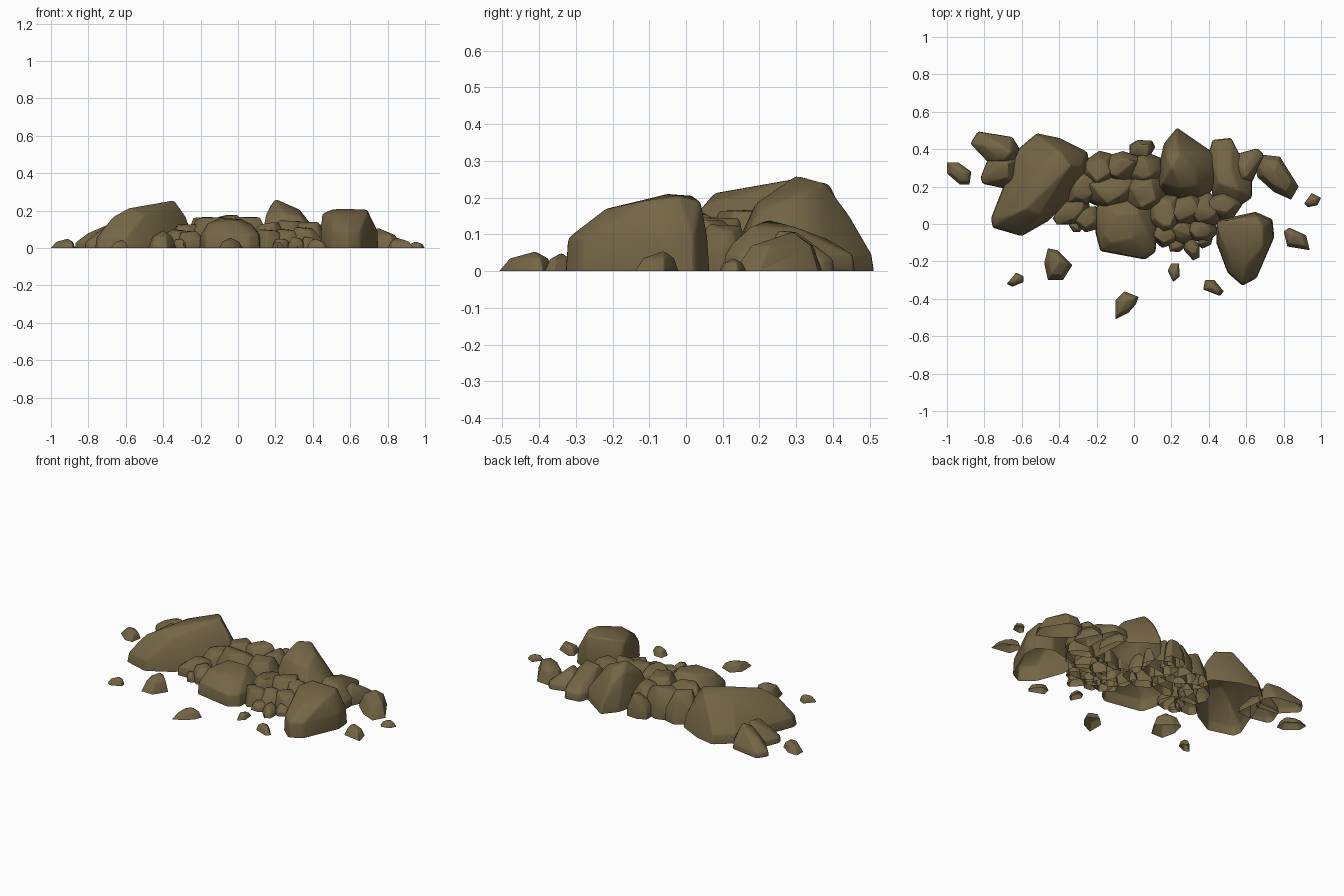
import bpy, bmesh, math, random
from mathutils import Vector

random.seed(4)
stone = bpy.data.materials.new("brown stone")
stone.diffuse_color = (0.175, 0.132, 0.06, 1)


def hull(name, pts, bevel):
    """Convex rock from points, open underneath, softly bevelled."""
    bm = bmesh.new()
    for p in pts:
        bm.verts.new(p)
    res = bmesh.ops.convex_hull(bm, input=bm.verts[:])
    junk = {v for v in res["geom_interior"] + res["geom_unused"]
            if isinstance(v, bmesh.types.BMVert)}
    bmesh.ops.delete(bm, geom=list(junk), context='VERTS')
    bmesh.ops.recalc_face_normals(bm, faces=bm.faces[:])
    under = [f for f in bm.faces if f.normal.z < -0.98]
    bmesh.ops.delete(bm, geom=under, context='FACES')
    me = bpy.data.meshes.new(name)
    bm.to_mesh(me)
    bm.free()
    me.materials.append(stone)
    ob = bpy.data.objects.new(name, me)
    bpy.context.collection.objects.link(ob)
    mod = ob.modifiers.new("worn edges", 'BEVEL')
    mod.width, mod.segments, mod.limit_method = bevel, 2, 'ANGLE'
    mod.angle_limit = math.radians(22)
    bpy.ops.object.select_all(action='DESELECT')
    ob.select_set(True)
    bpy.context.view_layer.objects.active = ob
    bpy.ops.object.shade_smooth_by_angle(angle=math.radians(50))


def boulder(name, outline, shoulder, crown, inset=0.97):
    """Footprint outline, repeated at shoulder height, plus crown points."""
    c = sum((Vector(p) for p in outline), Vector((0, 0))) / len(outline)
    pts = [(x, y, 0) for x, y in outline]
    for p in outline:
        q = c + (Vector(p) - c) * inset
        pts.append((q.x, q.y, shoulder))
    hull(name, pts + crown, 0.01)


def rock(name, x, y, rx, ry, turn, h, n=7):
    """Random faceted rock in a turned elliptical footprint."""
    t = math.radians(turn)
    pts = []
    off = random.random() * 6
    for i in range(n):
        a = off + math.tau * (i + random.uniform(-.25, .25)) / n
        k = random.uniform(.95, 1.15)
        for s, z in ((1, 0), (random.uniform(.86, 1), h * random.uniform(.35, .55)),
                     (random.uniform(.4, .75), h * random.uniform(.8, 1.02))):
            u, v = rx * k * s * math.cos(a), ry * k * s * math.sin(a)
            pts.append((x + u * math.cos(t) - v * math.sin(t),
                        y + u * math.sin(t) + v * math.cos(t), z))
    hull(name, pts, min(rx, ry) * .06)


def pebble(name, outline, peak):
    """Loose stone: footprint with a shrunken cap around an off-centre peak."""
    px, py, h = peak
    pts = [(x, y, 0) for x, y in outline] + [peak]
    pts += [(px + (x - px) * .7, py + (y - py) * .7, h * .65) for x, y in outline]
    hull(name, pts, 0.003)


# The big boulders
boulder("left_boulder",
        [(-.62, .40), (-.52, .485), (-.40, .46), (-.25, .385), (-.23, .29), (-.35, .12),
         (-.46, .015), (-.60, -.065), (-.755, -.02), (-.765, .03), (-.66, .22)], .055,
        [(-.58, .08, .215), (-.50, .05, .18), (-.47, .20, .225), (-.34, .31, .255),
         (-.40, .39, .24), (-.55, .30, .205), (-.67, .04, .165), (-.28, .31, .17)])
boulder("right_boulder",
        [(.44, .02), (.65, .065), (.74, .025), (.75, -.07), (.69, -.2), (.655, -.29),
         (.58, -.33), (.50, -.26), (.44, -.1)], .09,
        [(.45, -.04, .185), (.50, .02, .205), (.55, -.05, .21), (.69, -.02, .205),
         (.69, -.12, .19), (.60, -.22, .17), (.51, -.18, .17), (.66, .04, .19)], .97)
boulder("back_boulder",
        [(.16, .43), (.23, .515), (.33, .44), (.44, .37), (.46, .24), (.38, .13),
         (.25, .12), (.12, .17), (.13, .3)], .045,
        [(.20, .30, .262), (.24, .38, .24), (.33, .30, .205), (.34, .20, .165),
         (.15, .22, .18), (.22, .45, .145), (.25, .19, .185), (.17, .37, .22)])
boulder("front_boulder",
        [(-.205, .08), (-.17, .15), (0, .15), (.09, .1), (.125, -.03), (.115, -.15),
         (.06, -.19), (-.05, -.15), (-.18, -.145), (-.205, -.05)], .07,
        [(-.16, -.06, .135), (-.10, .05, .16), (.02, .06, .155), (.07, -.03, .13),
         (.05, -.11, .115), (-.12, -.10, .135), (-.02, -.08, .15)])
boulder("right_back_boulder",
        [(.40, .38), (.42, .45), (.52, .46), (.545, .40), (.63, .24), (.63, .14),
         (.55, .085), (.42, .14)], .045,
        [(.45, .38, .09), (.52, .30, .12), (.56, .18, .125), (.45, .22, .14)])

# Angular stones at the two ends of the pile
boulder("left_outer_stone",
        [(-.875, .43), (-.835, .495), (-.65, .465), (-.61, .40), (-.64, .31), (-.78, .33)],
        .03, [(-.81, .42, .075), (-.72, .43, .11), (-.66, .38, .14), (-.70, .34, .11)])
boulder("left_inner_stone",
        [(-.78, .35), (-.62, .36), (-.60, .2), (-.69, .19), (-.81, .215), (-.82, .25)],
        .03, [(-.76, .27, .08), (-.68, .25, .12), (-.68, .33, .135)])
boulder("right_outer_stone",
        [(.52, .35), (.55, .375), (.66, .405), (.695, .37), (.64, .28), (.63, .22), (.52, .22)],
        .03, [(.64, .36, .065), (.58, .30, .11), (.60, .25, .115)])

# Rubble packed between the boulders: x, y, radii, turn, height
packed = [
    (-.18, .29, .09, .10, 20, .165), (-.07, .30, .12, .09, 0, .175),
    (.06, .29, .11, .10, 40, .17), (-.12, .19, .15, .10, 10, .165),
    (.06, .17, .12, .11, 0, .165), (.04, .40, .07, .055, 20, .13),
    (-.27, .19, .11, .09, 30, .13), (-.33, .07, .10, .065, 30, .10),
    (-.25, .03, .08, .07, 0, .09), (.17, .06, .10, .10, 0, .14),
    (.28, .08, .10, .09, 30, .15), (.38, .07, .10, .09, 0, .14),
]
edge = [
    (.17, -.05, .07, .08, 70, .10), (.26, -.04, .08, .07, 0, .10),
    (.36, -.03, .09, .06, 0, .11), (.31, -.13, .04, .06, 20, .06),
    (.23, -.11, .05, .04, 30, .05), (-.31, -.01, .04, .035, 0, .05),
    (.38, -.08, .05, .04, 60, .06), (.48, .10, .10, .08, 0, .13),
]
for i, r in enumerate(packed):
    rock(f"packed_rock_{i + 1}", *r)
for i, r in enumerate(edge):
    rock(f"edge_rock_{i + 1}", *r)

# Loose stones scattered around
loose_left = [
    ([(-1, .33), (-.94, .33), (-.87, .28), (-.88, .21), (-.93, .21), (-1, .27)], (-.91, .27, .05)),
    ([(-.48, -.21), (-.46, -.13), (-.41, -.14), (-.33, -.22), (-.38, -.3), (-.46, -.3)],
     (-.40, -.2, .095)),
    ([(-.68, -.32), (-.63, -.26), (-.59, -.28), (-.59, -.31), (-.65, -.335)], (-.62, -.29, .045)),
    ([(-.1, -.44), (-.1, -.41), (-.05, -.36), (.025, -.39), (.01, -.43), (-.03, -.475),
      (-.1, -.51)], (-.04, -.41, .054)),
]
loose_right = [
    ([(.18, -.25), (.2, -.21), (.24, -.21), (.245, -.28), (.21, -.31)], (.22, -.26, .035)),
    ([(.37, -.35), (.38, -.3), (.43, -.3), (.48, -.36), (.46, -.385)], (.41, -.34, .05)),
    ([(.65, .3), (.69, .37), (.78, .36), (.88, .2), (.84, .13), (.75, .17), (.66, .25)],
     (.75, .29, .107)),
    ([(.80, -.04), (.83, -.02), (.92, -.06), (.94, -.14), (.82, -.12)], (.85, -.06, .055)),
    ([(.91, .11), (.95, .165), (1, .14), (.98, .1), (.93, .09)], (.95, .13, .035)),
]
for i, (outline, peak) in enumerate(loose_left + loose_right):
    pebble(f"loose_stone_{i + 1}", outline, peak)
